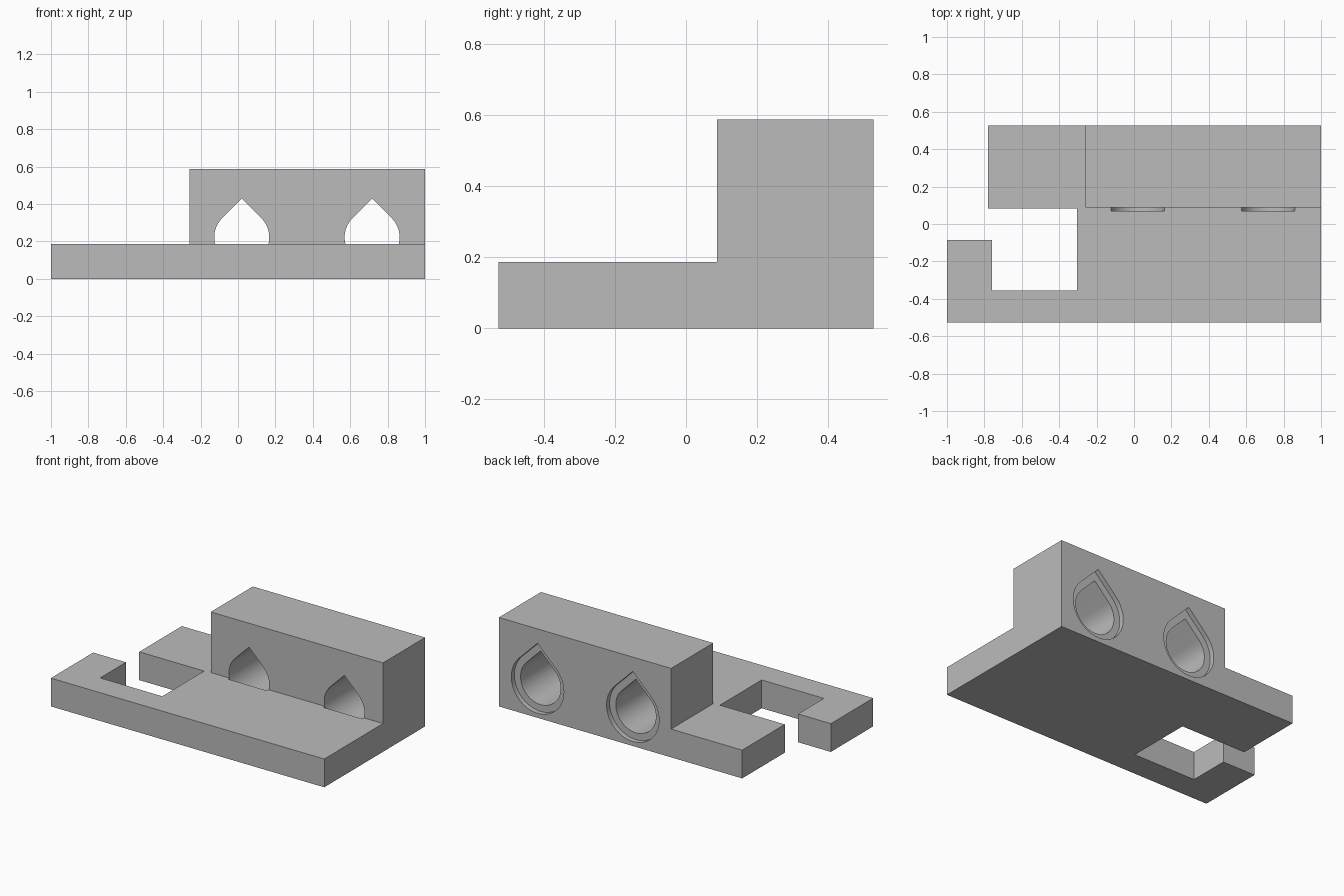
import bpy, bmesh, math
from mathutils import Vector

cube = bpy.data.objects.get("Cube")
if cube:
    bpy.data.objects.remove(cube, do_unlink=True)

# Single plain grey
grey = bpy.data.materials.new("plain_grey")
grey.use_nodes = True
COLOUR = (0.5, 0.5, 0.5, 1)
grey.diffuse_color = COLOUR
grey.node_tree.nodes["Principled BSDF"].inputs["Base Color"].default_value = COLOUR

BACK = 0.527
BASE_TOP = 0.187
BLOCK_FRONT = 0.087
HOLE_Z = 0.222


def prism(name, points, direction):
    """Closed solid swept from a flat outline."""
    bm = bmesh.new()
    face = bm.faces.new([bm.verts.new(p) for p in points])
    swept = bmesh.ops.extrude_face_region(bm, geom=[face], use_keep_orig=True)
    verts = [g for g in swept["geom"] if isinstance(g, bmesh.types.BMVert)]
    bmesh.ops.translate(bm, verts=verts, vec=Vector(direction))
    bmesh.ops.recalc_face_normals(bm, faces=bm.faces)
    mesh = bpy.data.meshes.new(name)
    bm.to_mesh(mesh)
    bm.free()
    mesh.materials.append(grey)
    obj = bpy.data.objects.new(name, mesh)
    bpy.context.collection.objects.link(obj)
    return obj


def teardrop(name, x, radius, y_start):
    """Round bore along y with a 45 degree pointed roof."""
    steps = 48
    pts = [(x, y_start, HOLE_Z + radius * math.sqrt(2))]
    for i in range(steps + 1):
        a = math.radians(135 + 270 * i / steps)
        pts.append((x + radius * math.cos(a), y_start, HOLE_Z + radius * math.sin(a)))
    return prism(name, pts, (0, BACK + 0.1 - y_start, 0))


def combine(target, other, operation):
    """Apply a boolean and discard the helper solid."""
    mod = target.modifiers.new(operation.lower(), "BOOLEAN")
    mod.operation = operation
    mod.solver = "EXACT"
    mod.object = other
    bpy.context.view_layer.objects.active = target
    bpy.ops.object.modifier_apply(modifier=mod.name)
    bpy.data.objects.remove(other, do_unlink=True)


# Base plate with the hooked slot on its right side
outline = [
    (-1, -BACK), (1, -BACK), (1, BACK), (-0.78, BACK), (-0.78, 0.082),
    (-0.305, 0.082), (-0.305, -0.355), (-0.76, -0.355), (-0.76, -0.085), (-1, -0.085),
]
body = prism("bracket_body", [(x, y, 0) for x, y in outline], (0, 0, BASE_TOP))

# Raised block along the back
corners = [(-0.26, BLOCK_FRONT), (1, BLOCK_FRONT), (1, BACK), (-0.26, BACK)]
block = prism("raised_block", [(x, y, 0.1) for x, y in corners], (0, 0, 0.488))
combine(body, block, "UNION")

# Two teardrop bores, each with a shallow wider recess at the back
for x in (0.02, 0.717):
    combine(body, teardrop("bore_cutter", x, 0.147, 0.07), "DIFFERENCE")
    combine(body, teardrop("recess_cutter", x, 0.192, BACK - 0.032), "DIFFERENCE")

# Smooth bore walls, crisp edges elsewhere
bpy.ops.object.select_all(action="DESELECT")
body.select_set(True)
bpy.context.view_layer.objects.active = body
bpy.ops.object.shade_smooth_by_angle(angle=math.radians(30))
